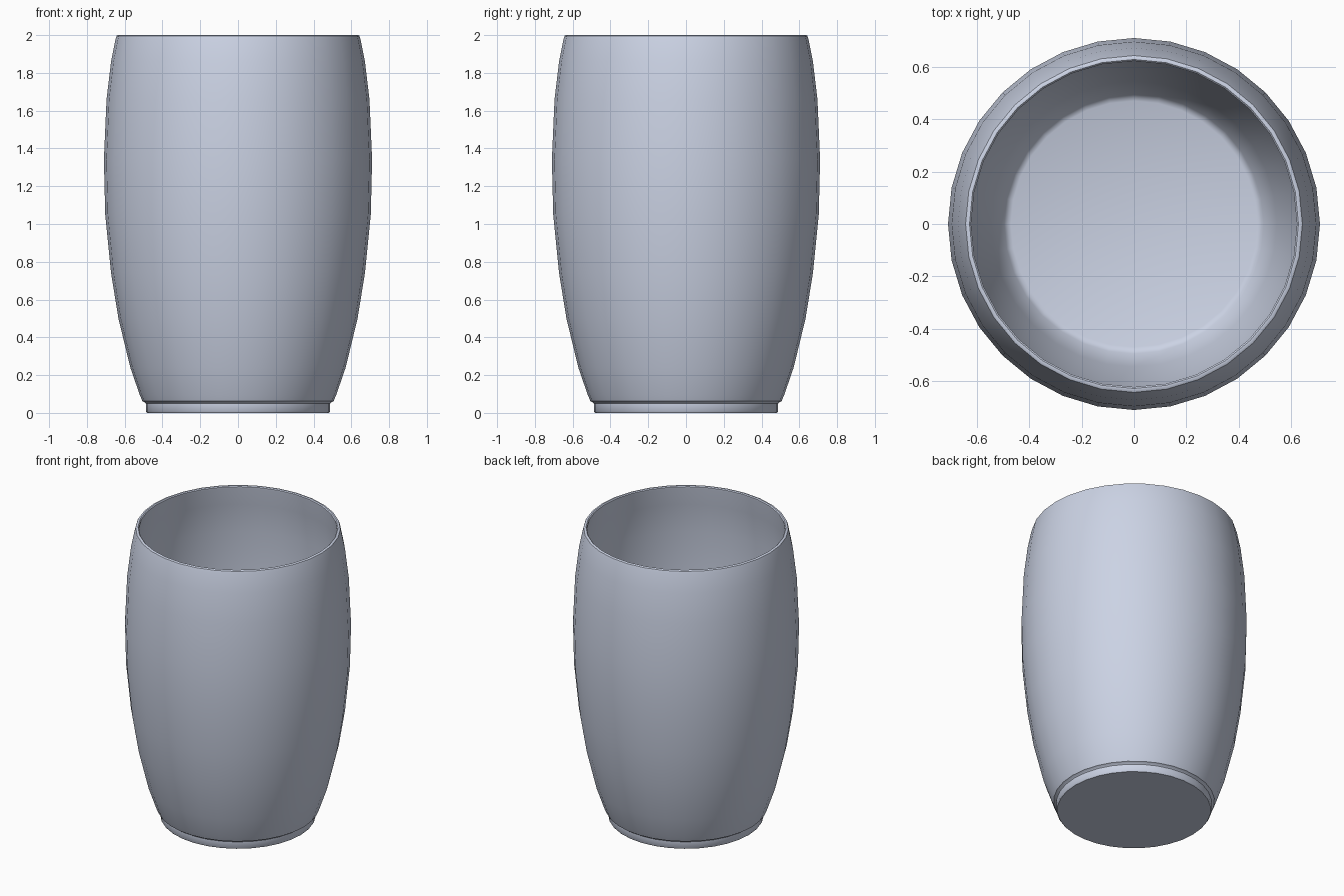
import bpy
import bmesh
import math

cube = bpy.data.objects.get("Cube")
if cube:
    bpy.data.objects.remove(cube, do_unlink=True)

SIDES = 32
WALL = 0.025

glaze = bpy.data.materials.new("blue grey glaze")
glaze.use_nodes = True
colour = (0.60, 0.65, 0.78, 1)
glaze.diffuse_color = colour
glaze.node_tree.nodes["Principled BSDF"].inputs["Base Color"].default_value = colour

# Foot ring, then the barrel wall from bottom to top, as (radius, height)
foot = [(0, 0), (0.482, 0), (0.488, 0.008), (0.488, 0.05), (0.494, 0.056)]
wall = [(0.506, 0.062), (0.52, 0.095), (0.57, 0.24), (0.633, 0.50), (0.672, 0.74),
        (0.703, 1.05), (0.71, 1.34), (0.696, 1.66), (0.672, 1.86), (0.648, 1.98)]
rim = [(0.643, 1.996), (0.636, 2.0), (0.628, 2.0), (0.622, 1.994)]

# The inner wall follows the outer one, down to a flat floor
inside = [(r - WALL, z) for r, z in reversed(wall[1:])]
floor = [(0.482, 0.085), (0.47, 0.08), (0, 0.08)]
profile = foot + wall + rim + inside + floor

# Spin the profile round the vertical axis
bm = bmesh.new()
verts = [bm.verts.new((r, 0, z)) for r, z in profile]
edges = [bm.edges.new(pair) for pair in zip(verts, verts[1:])]
bmesh.ops.spin(bm, geom=verts + edges, cent=(0, 0, 0), axis=(0, 0, 1),
               angle=math.tau, steps=SIDES, use_merge=True)
bmesh.ops.remove_doubles(bm, verts=bm.verts, dist=0.0005)
bmesh.ops.recalc_face_normals(bm, faces=bm.faces)

mesh = bpy.data.meshes.new("cup")
bm.to_mesh(mesh)
bm.free()
mesh.materials.append(glaze)
cup = bpy.data.objects.new("cup", mesh)
bpy.context.collection.objects.link(cup)

bpy.context.view_layer.objects.active = cup
cup.select_set(True)
bpy.ops.object.shade_smooth_by_angle(angle=math.radians(40))
